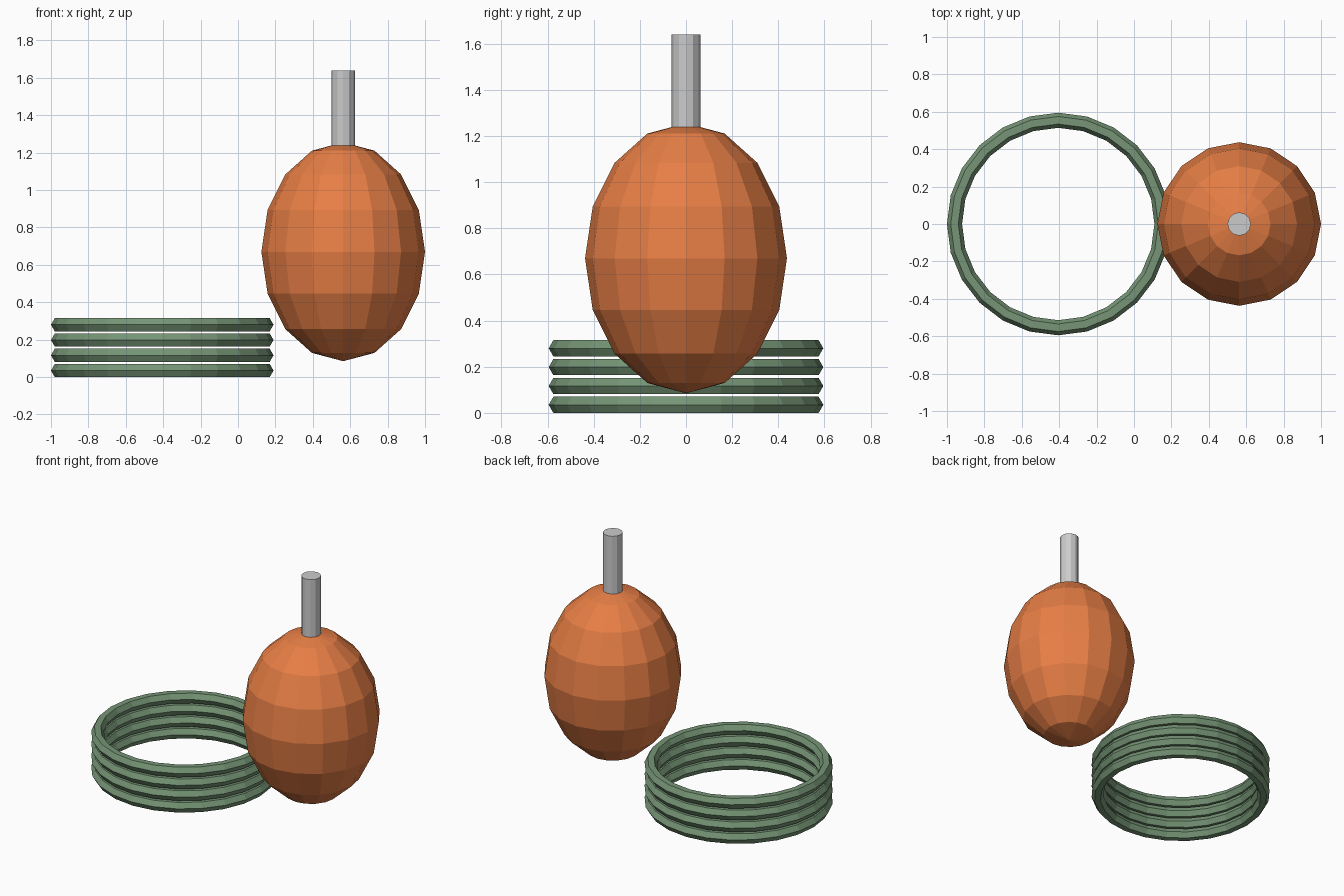
import bpy

if "Cube" in bpy.data.objects:
    bpy.data.objects.remove(bpy.data.objects["Cube"])


def material(name, color):
    mat = bpy.data.materials.new(name)
    mat.diffuse_color = (*color, 1)
    mat.use_nodes = True
    mat.node_tree.nodes["Principled BSDF"].inputs["Base Color"].default_value = mat.diffuse_color
    return mat


def finish(name, mat=None):
    obj = bpy.context.object
    obj.name = name
    if mat:
        obj.data.materials.append(mat)
    return obj


orange = material("orange", (0.80, 0.21, 0.06))
green = material("green", (0.18, 0.30, 0.18))

# Stacked coils of rope, hexagonal in section
COILS, TUBE, TOP = 4, 0.0404, 0.315
half = TUBE * 0.866
step = (TOP - 2 * half) / (COILS - 1)
for i in range(COILS):
    bpy.ops.mesh.primitive_torus_add(
        major_segments=24, minor_segments=6, major_radius=0.595 - TUBE,
        minor_radius=TUBE, location=(-0.405, 0, half + i * step))
    finish(f"rope_coil_{i + 1}", green)

# Egg-shaped float body
BODY_X = 0.5625
bpy.ops.mesh.primitive_uv_sphere_add(
    segments=16, ring_count=8, radius=1, location=(BODY_X, 0, 0.67))
body = finish("float_body", orange)
body.scale = (0.4375, 0.4375, 0.585)
bpy.ops.object.transform_apply(location=False, rotation=False, scale=True)

# Stem rising from the top of the float
STEM_BOTTOM, STEM_TOP = 1.22, 1.64
bpy.ops.mesh.primitive_cylinder_add(
    vertices=12, radius=0.0625, depth=STEM_TOP - STEM_BOTTOM,
    location=(BODY_X, 0, (STEM_TOP + STEM_BOTTOM) / 2))
finish("float_stem")
